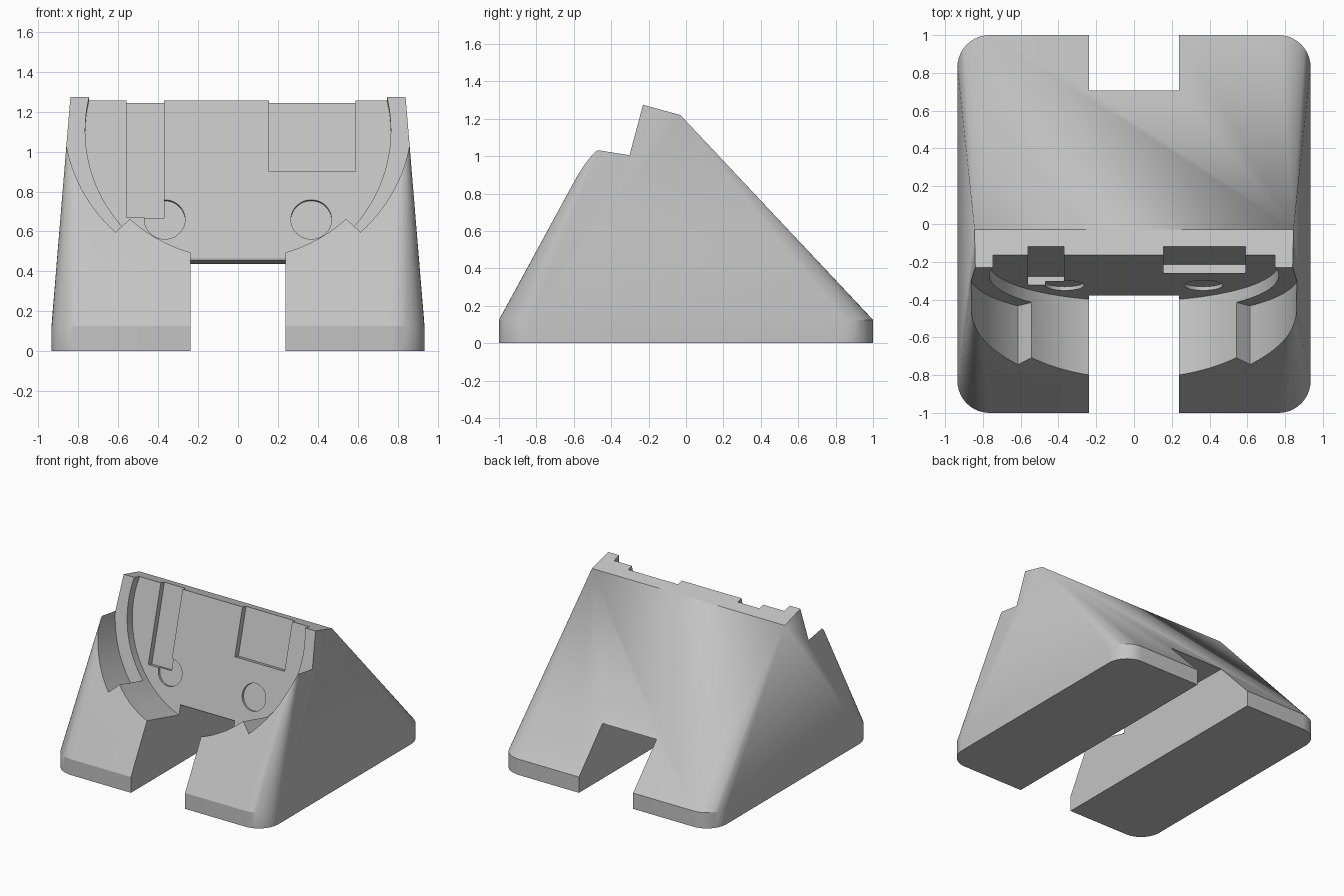
import bpy, bmesh
from math import sin, cos, radians
from mathutils import Matrix, Vector

if "Cube" in bpy.data.objects:
    bpy.data.objects.remove(bpy.data.objects["Cube"], do_unlink=True)

# Material
grey = bpy.data.materials.new("light grey")
grey.use_nodes = True
colour = (0.55, 0.55, 0.55, 1)
grey.diffuse_color = colour
grey.node_tree.nodes["Principled BSDF"].inputs["Base Color"].default_value = colour

# Tilted frame of the cradle: across, up the face, out of the face
TILT = radians(15)
across = Vector((1, 0, 0))
up = Vector((0, sin(TILT), cos(TILT)))
out = Vector((0, -cos(TILT), sin(TILT)))
centre = Vector((0, -0.21, 1.09))


def frame(a, b, c, origin):
    return Matrix.Translation(origin) @ Matrix((a, b, c)).transposed().to_4x4()


cradle = frame(across, up, out, centre)
side_on = frame(Vector((0, 1, 0)), Vector((0, 0, 1)), across, Vector())


def finish(bm, name):
    bmesh.ops.recalc_face_normals(bm, faces=bm.faces[:])
    mesh = bpy.data.meshes.new(name)
    bm.to_mesh(mesh)
    bm.free()
    mesh.materials.append(grey)
    obj = bpy.data.objects.new(name, mesh)
    bpy.context.collection.objects.link(obj)
    return obj


def prism(name, points, low, high, matrix):
    """Extrude a flat outline from low to high along the frame's third axis."""
    bm = bmesh.new()
    face = bm.faces.new([bm.verts.new((x, y, low)) for x, y in points])
    moved = bmesh.ops.extrude_face_region(bm, geom=[face])["geom"]
    verts = [v for v in moved if isinstance(v, bmesh.types.BMVert)]
    bmesh.ops.translate(bm, verts=verts, vec=(0, 0, high - low))
    bm.transform(matrix)
    return finish(bm, name)


def arc(x, y, radius, start, end, steps):
    angles = [radians(start + (end - start) * i / steps) for i in range(steps + 1)]
    return [(x + radius * cos(a), y + radius * sin(a)) for a in angles]


def circle(x, y, radius, steps):
    return arc(x, y, radius, 0, 360, steps)[:-1]


def rectangle(x0, x1, y0, y1):
    return [(x0, y0), (x1, y0), (x1, y1), (x0, y1)]


# Body: rounded foot that narrows to a sharp sloping ridge
HALF_X, RIM, CORNER = 0.935, 0.125, 0.17
bm = bmesh.new()
for sx in (-1, 1):
    for sy in (-1, 1):
        for x, y in arc(HALF_X - CORNER, 1 - CORNER, CORNER, 0, 90, 10):
            for z in (0, RIM):
                bm.verts.new((sx * x, sy * y, z))
    for y, z in ((-0.356, 1.309), (-0.03, 1.22)):
        bm.verts.new((sx * (HALF_X - 0.0826 * (z - RIM)), y, z))
bmesh.ops.convex_hull(bm, input=bm.verts[:])
bmesh.ops.dissolve_limit(bm, angle_limit=radians(0.3), verts=bm.verts[:], edges=bm.edges[:])
body = finish(bm, "stand_body")

# Cutters: dish, upper ring step, pockets, round recesses and cable channel
STEP, POCKET, RECESS = 0.067, -0.047, -0.02
cutters = [
    prism("dish_cutter", circle(0, 0, 0.766, 128), 0, 1.5, cradle),
    prism("ring_cutter", [(0, 0)] + arc(0, 0, 0.869, -45, 225, 96), STEP, 1.5, cradle),
    prism("narrow_pocket_cutter", rectangle(-0.56, -0.37, -0.435, 0.5), POCKET, 0.3, cradle),
    prism("wide_pocket_cutter", rectangle(0.155, 0.59, -0.197, 0.5), POCKET, 0.3, cradle),
    prism("channel_cutter", [(-1.2, -0.1), (1.2, -0.1), (1.2, 0.429), (-0.375, 0.455),
                             (-0.39, 0.5), (-1.2, 0.6)], -0.237, 0.237, side_on),
]
for side in (-1, 1):
    cutters.append(prism("recess_cutter", circle(side * 0.367, -0.445, 0.102, 48),
                         RECESS, 0.25, cradle))

bpy.context.view_layer.objects.active = body
body.select_set(True)
for cutter in cutters:
    cutter.hide_render = True
    mod = body.modifiers.new("cut", "BOOLEAN")
    mod.operation = "DIFFERENCE"
    mod.solver = "EXACT"
    mod.object = cutter
    bpy.ops.object.modifier_apply(modifier=mod.name)
    bpy.data.objects.remove(cutter, do_unlink=True)

# Smooth rounded corners and curved walls, crisp edges elsewhere
bpy.ops.object.shade_smooth_by_angle(angle=radians(25))
